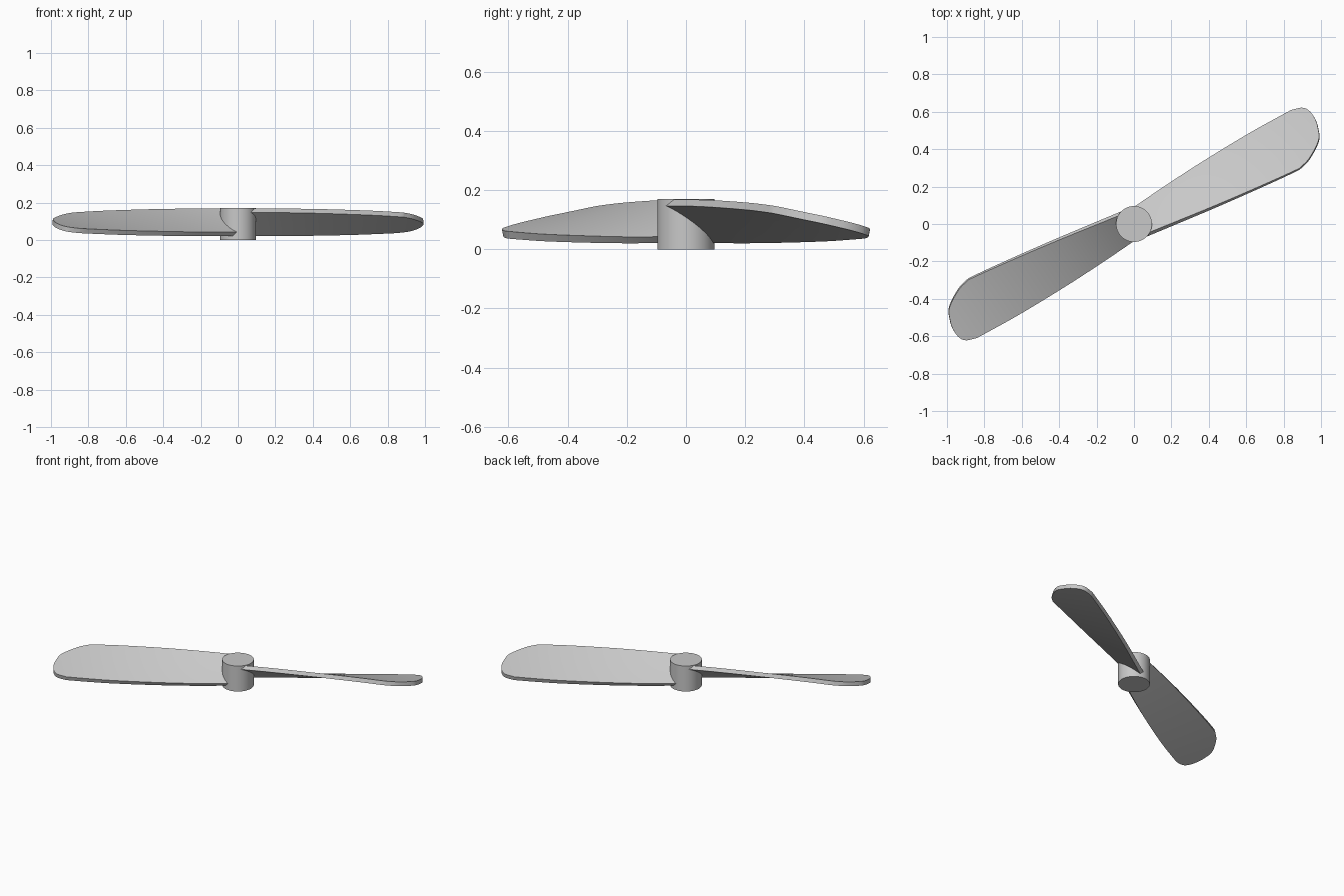
import bpy, bmesh, math
from mathutils import Vector, Matrix

if "Cube" in bpy.data.objects:
    bpy.data.objects.remove(bpy.data.objects["Cube"])

grey = bpy.data.materials.new("light_grey")
grey.diffuse_color = (0.58, 0.58, 0.58, 1)
grey.use_nodes = True
grey.node_tree.nodes["Principled BSDF"].inputs["Base Color"].default_value = grey.diffuse_color


def smooth(points, x):
    """Cubic Hermite curve through (x, y) points."""
    n = len(points)

    def slope(k):
        a, b = points[max(k - 1, 0)], points[min(k + 1, n - 1)]
        return (b[1] - a[1]) / (b[0] - a[0])

    k = 0
    while k < n - 2 and x > points[k + 1][0]:
        k += 1
    (x0, y0), (x1, y1) = points[k], points[k + 1]
    h = x1 - x0
    t = (x - x0) / h
    return ((2*t**3 - 3*t**2 + 1) * y0 + (t**3 - 2*t**2 + t) * h * slope(k)
            + (3*t**2 - 2*t**3) * y1 + (t**3 - t**2) * h * slope(k + 1))


def finish(obj):
    obj.data.materials.append(grey)
    bpy.ops.object.select_all(action='DESELECT')
    obj.select_set(True)
    bpy.context.view_layer.objects.active = obj
    for m in list(obj.modifiers):
        bpy.ops.object.modifier_apply(modifier=m.name)
    bpy.ops.object.shade_smooth_by_angle(angle=math.radians(35))


# Blade edges along its length: sideways position and height
HIGH_V = [(0, -.072), (.2, -.093), (.45, -.118), (.75, -.142), (.92, -.152), (1.13, -.157)]
LOW_V = [(0, .076), (.2, .098), (.45, .121), (.75, .139), (.92, .143), (1.13, .144)]
HIGH_Z = [(0, .167), (.2, .168), (.45, .165), (.75, .156), (.92, .147), (1.13, .135)]
LOW_Z = [(0, .043), (.2, .042), (.45, .045), (.75, .051), (.92, .057), (1.13, .066)]
# Rounded tip: blade length at each fraction across the chord
TIP = [(0, .92), (.07, .985), (.3, 1.083), (.5, 1.110), (.67, 1.119),
       (.85, 1.110), (.95, 1.083), (1, 1.03)]
ROWS, COLS = 32, 28


def make_blade(name, angle):
    bm = bmesh.new()
    turn = Matrix.Rotation(angle, 3, 'Z')
    grid = []
    for i in range(ROWS + 1):
        row = []
        for j in range(COLS + 1):
            s = (1 - math.cos(math.pi * j / COLS)) / 2
            u = smooth(TIP, s) * i / ROWS
            v = smooth(HIGH_V, u) * (1 - s) + smooth(LOW_V, u) * s
            z = smooth(HIGH_Z, u) * (1 - s) + smooth(LOW_Z, u) * s
            row.append(bm.verts.new(turn @ Vector((u, v, z))))
        grid.append(row)
    for i in range(ROWS):
        for j in range(COLS):
            bm.faces.new((grid[i][j], grid[i + 1][j],
                          grid[i + 1][j + 1], grid[i][j + 1]))
    mesh = bpy.data.meshes.new(name)
    bm.to_mesh(mesh)
    bm.free()
    obj = bpy.data.objects.new(name, mesh)
    bpy.context.collection.objects.link(obj)
    solid = obj.modifiers.new("thickness", 'SOLIDIFY')
    solid.thickness = 0.026
    solid.offset = -1
    finish(obj)


# Two twisted blades, half a turn apart
for k, name in enumerate(("right_blade", "left_blade")):
    make_blade(name, math.radians(28) + k * math.pi)

# Hub
bpy.ops.mesh.primitive_cylinder_add(vertices=64, radius=0.096, depth=0.17,
                                    location=(0, 0, 0.085))
hub = bpy.context.object
hub.name = "hub"
finish(hub)
